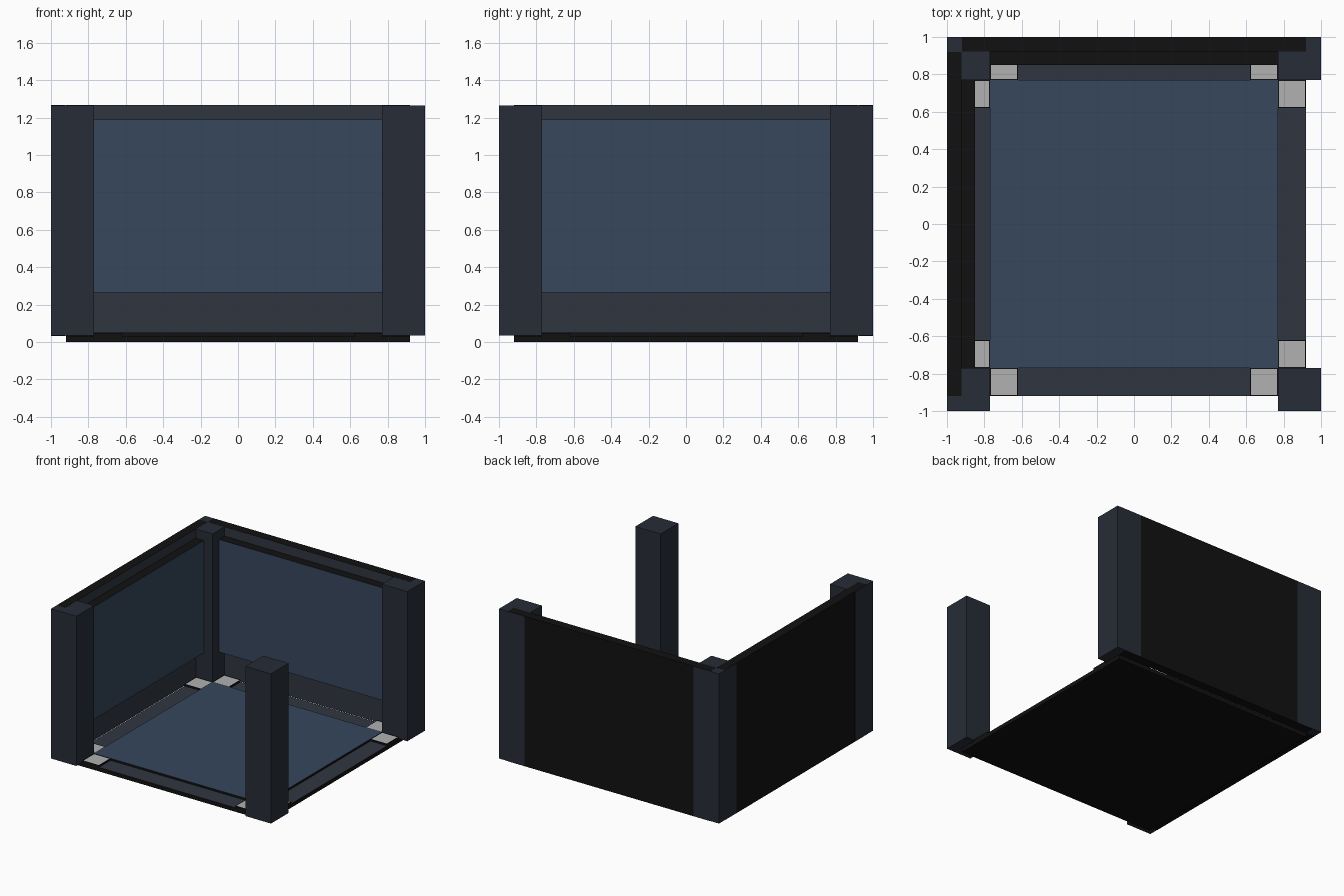
import bpy, bmesh
from math import pi
from mathutils import Vector, Matrix

if "Cube" in bpy.data.objects:
    bpy.data.objects.remove(bpy.data.objects["Cube"])


def material(name, r, g, b):
    m = bpy.data.materials.new(name)
    m.diffuse_color = (r, g, b, 1)
    m.use_nodes = True
    m.node_tree.nodes["Principled BSDF"].inputs["Base Color"].default_value = m.diffuse_color
    return m


BLACK = material("black_edge", 0.0056, 0.0056, 0.0056)
BLUE = material("blue_panel", 0.037, 0.063, 0.109)
TRIM = material("dark_trim", 0.030, 0.037, 0.051)
PILLAR = material("pillar_slate", 0.020, 0.026, 0.038)
PALE = material("pale_plate", 0.44, 0.44, 0.44)

UP, FRONT = Vector((0, 0, 1)), Vector((0, -1, 0))


def box(name, lo, hi, body, face=None, normal=UP, inset=0, turn=0):
    """Box between two corners; one side may carry a face colour, with a border."""
    lo, hi = Vector(lo), Vector(hi)
    bm = bmesh.new()
    bmesh.ops.create_cube(bm, size=1)
    bmesh.ops.scale(bm, vec=hi - lo, verts=bm.verts)
    bmesh.ops.translate(bm, vec=(lo + hi) / 2, verts=bm.verts)
    bm.normal_update()
    if face:
        side = max(bm.faces, key=lambda f: f.normal.dot(normal))
        if inset:
            bmesh.ops.inset_region(bm, faces=[side], thickness=inset)
        side.material_index = 1
    bmesh.ops.rotate(bm, cent=(0, 0, 0), matrix=Matrix.Rotation(turn, 3, 'Z'), verts=bm.verts)
    mesh = bpy.data.meshes.new(name)
    bm.to_mesh(mesh)
    bm.free()
    mesh.materials.append(body)
    if face:
        mesh.materials.append(face)
    ob = bpy.data.objects.new(name, mesh)
    bpy.context.collection.objects.link(ob)
    return ob


OUT, IN, EDGE, TOP = 1.0, 0.77, 0.92, 1.265

# Floor: base with trim-coloured top, raised blue panel
box("floor_base", (-EDGE, -EDGE, 0), (EDGE, EDGE, 0.033), BLACK, TRIM)
box("floor_panel", (-IN, -IN, 0.03), (IN, IN, 0.05), BLACK, BLUE)

for i in range(4):
    turn = i * pi / 2
    # Corner pillar
    box(f"corner_pillar_{i}", (IN, IN, 0.035), (OUT, OUT, TOP), PILLAR, turn=turn)
    # Pale plates at both ends of each floor edge
    for label, x in (("left", -IN), ("right", IN - 0.15)):
        box(f"floor_plate_{label}_{i}", (x, IN, 0.03), (x + 0.15, EDGE, 0.048),
            BLACK, PALE, inset=0.008, turn=turn)

# Back and left walls: backing slab with trim face, projecting blue panel
for label, turn in (("back", 0), ("left", pi / 2)):
    box(f"{label}_wall_slab", (-EDGE, EDGE + 0.003, 0.033), (EDGE, OUT - 0.001, TOP + 0.001),
        BLACK, TRIM, FRONT, turn=turn)
    box(f"{label}_wall_panel", (-IN, 0.85, 0.265), (IN, EDGE + 0.005, 1.19),
        BLACK, BLUE, FRONT, turn=turn)
